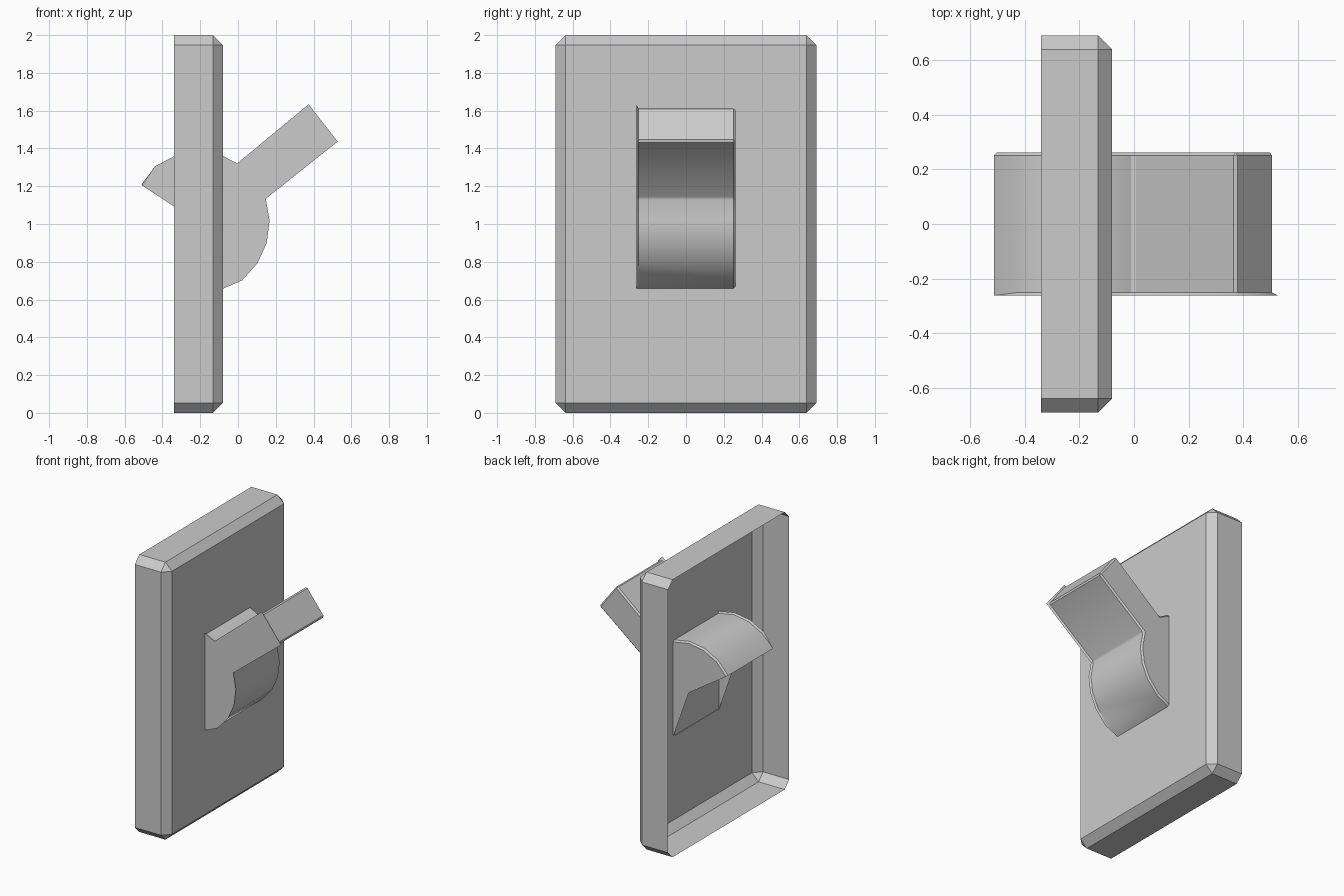
import bpy, bmesh
from math import radians

if "Cube" in bpy.data.objects:
    bpy.data.objects.remove(bpy.data.objects["Cube"])


def add_object(name, bm):
    bmesh.ops.recalc_face_normals(bm, faces=bm.faces)
    me = bpy.data.meshes.new(name)
    bm.to_mesh(me)
    bm.free()
    ob = bpy.data.objects.new(name, me)
    bpy.context.collection.objects.link(ob)
    return ob


# Wall plate: box open at the back, all closed edges chamfered
bm = bmesh.new()
bmesh.ops.create_cube(bm, size=1)
for v in bm.verts:
    v.co.x = v.co.x * 0.26 - 0.21
    v.co.y *= 1.38
    v.co.z = v.co.z * 2 + 1
back = [f for f in bm.faces if f.calc_center_median().x < -0.33]
bmesh.ops.delete(bm, geom=back, context='FACES_ONLY')
bmesh.ops.bevel(bm, geom=[e for e in bm.edges if not e.is_boundary],
                offset=0.052, offset_type='OFFSET', segments=1,
                profile=0.5, affect='EDGES')
add_object("wall_plate", bm)

# Switch: round rocker and lever in one profile, open along the rear wedge
half = 0.262
profile = [(-0.512, 1.207), (-0.432, 1.297), (-0.325, 1.353), (-0.205, 1.372),
           (-0.085, 1.35), (-0.002, 1.308), (0.372, 1.618), (0.512, 1.438),
           (0.135, 1.138), (0.156, 1.02), (0.142, 0.905), (0.095, 0.80),
           (0.015, 0.71), (-0.082, 0.657)]
hub = (-0.205, 1.005)
bm = bmesh.new()
rows = [[bm.verts.new((x, y, z)) for x, z in profile + [hub]]
        for y in (-half, half)]
for row in rows:
    bm.faces.new(row)
for i in range(len(profile) - 1):
    bm.faces.new((rows[0][i], rows[0][i + 1], rows[1][i + 1], rows[1][i]))
bm.normal_update()
edges = [e for e in bm.edges
         if not e.is_boundary and e.calc_face_angle() > radians(35)]
bmesh.ops.bevel(bm, geom=edges, offset=0.011, offset_type='OFFSET',
                segments=1, profile=0.5, affect='EDGES')
switch = add_object("toggle_switch", bm)
bpy.context.view_layer.objects.active = switch
switch.select_set(True)
bpy.ops.object.shade_smooth_by_angle(angle=radians(32))
